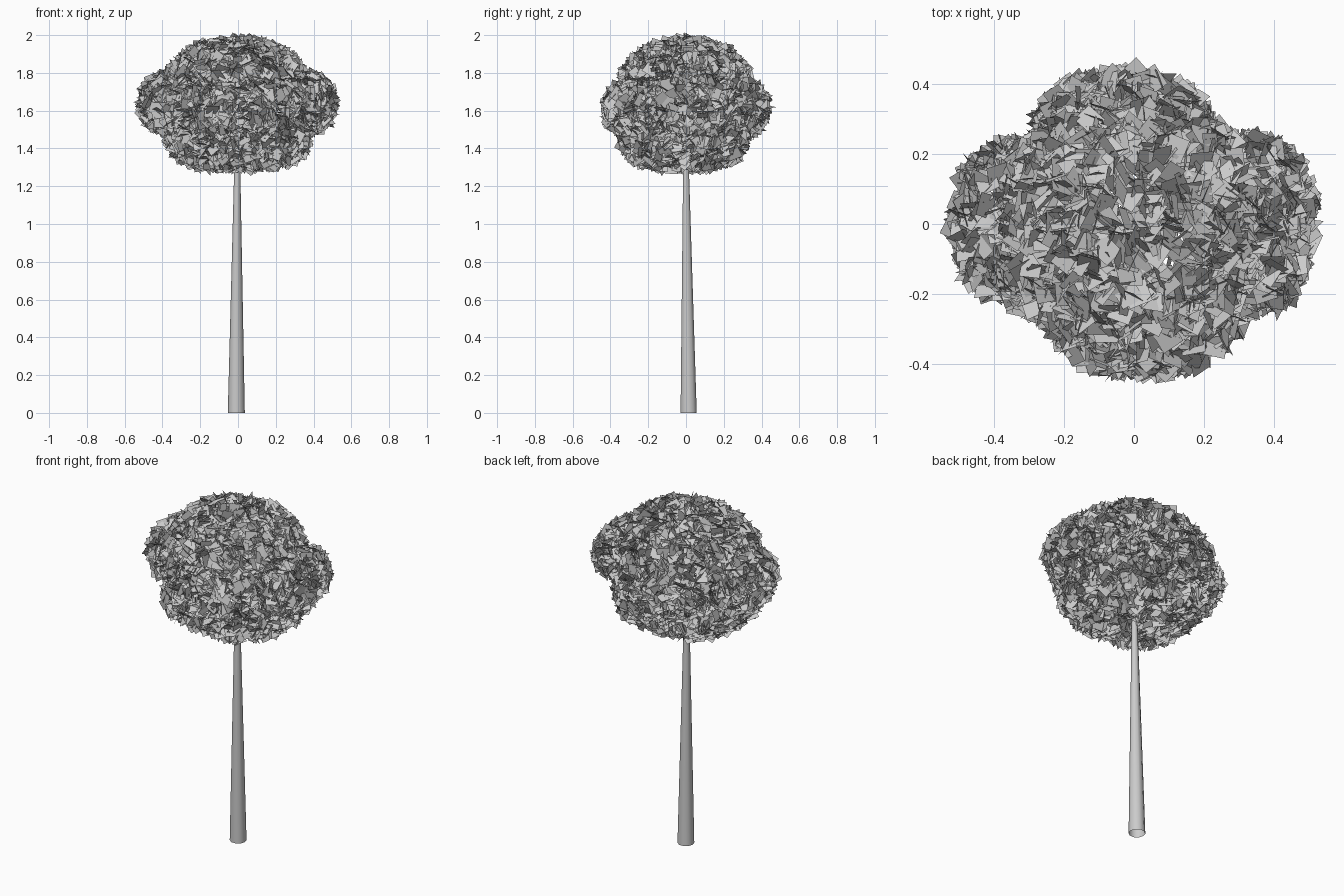
import bpy, bmesh, math, random
from mathutils import Vector

if "Cube" in bpy.data.objects:
    bpy.data.objects.remove(bpy.data.objects["Cube"])

random.seed(7)


def material(name, rgb):
    m = bpy.data.materials.new(name)
    m.diffuse_color = (*rgb, 1)
    m.use_nodes = True
    m.node_tree.nodes["Principled BSDF"].inputs["Base Color"].default_value = m.diffuse_color
    return m


grey = material("plain grey", (0.6, 0.6, 0.6))


def add_object(name, bm):
    me = bpy.data.meshes.new(name)
    bm.to_mesh(me)
    bm.free()
    me.materials.append(grey)
    ob = bpy.data.objects.new(name, me)
    bpy.context.collection.objects.link(ob)
    return ob


# Trunk: slim tapered tube, open at the foot, leaning slightly to the crown's middle
bm = bmesh.new()
rings = []
for cx, cy, z, r in [(-0.009, 0.014, 0, 0.045), (-0.004, 0.0, 1.3, 0.016),
                     (0, 0, 1.55, 0.010)]:
    rings.append([bm.verts.new((cx + r * math.cos(i * math.tau / 10),
                                cy + r * math.sin(i * math.tau / 10), z))
                  for i in range(10)])
for a, b in zip(rings, rings[1:]):
    for i in range(10):
        j = (i + 1) % 10
        bm.faces.new((a[i], a[j], b[j], b[i]))
trunk = add_object("trunk", bm)
for p in trunk.data.polygons:
    p.use_smooth = True

# Crown lobes: (centre, radii, boxiness exponent)
lobes = [((-0.01, 0.0, 1.70), (0.38, 0.345, 0.275), 2.2),
         ((0.0, -0.01, 1.47), (0.37, 0.33, 0.175), 2.7),
         ((-0.33, 0.0, 1.64), (0.18, 0.23, 0.16), 2.2),
         ((0.34, 0.0, 1.64), (0.17, 0.25, 0.15), 2.2),
         ((-0.03, 0.25, 1.61), (0.25, 0.18, 0.15), 2.2),
         ((0.03, -0.25, 1.61), (0.27, 0.18, 0.15), 2.2)]
lobes = [(Vector(c), Vector(r), e) for c, r, e in lobes]


def norm(v, e):
    return sum(abs(x) ** e for x in v) ** (1 / e)


def depth(p, lobe):
    c, r, e = lobe
    return norm([(p[i] - c[i]) / r[i] for i in range(3)], e)


def random_direction():
    return Vector([random.gauss(0, 1) for _ in range(3)]).normalized()


# Leaves: square cards scattered over the outer skin of the joined lobes
bm = bmesh.new()
for lobe in lobes:
    c, r, e = lobe
    area = 4 * math.pi * (r.x * r.y + r.y * r.z + r.x * r.z) / 3
    for _ in range(int(area * 1500)):
        d = random_direction()
        d /= norm(d, e)
        shell = random.uniform(0.9, 1.0)
        p = c + Vector([d[i] * r[i] * shell for i in range(3)])
        if any(depth(p, o) < 0.88 for o in lobes if o is not lobe):
            continue
        out = Vector([d[i] / r[i] for i in range(3)]).normalized()
        n = (out * 0.7 + random_direction()).normalized()
        u = n.cross(random_direction()).normalized()
        v = n.cross(u)
        h = random.uniform(0.027, 0.036)
        bm.faces.new([bm.verts.new(p + u * h * a + v * h * b)
                      for a, b in ((-1, -1), (1, -1), (1, 1), (-1, 1))])
add_object("leaves", bm)
